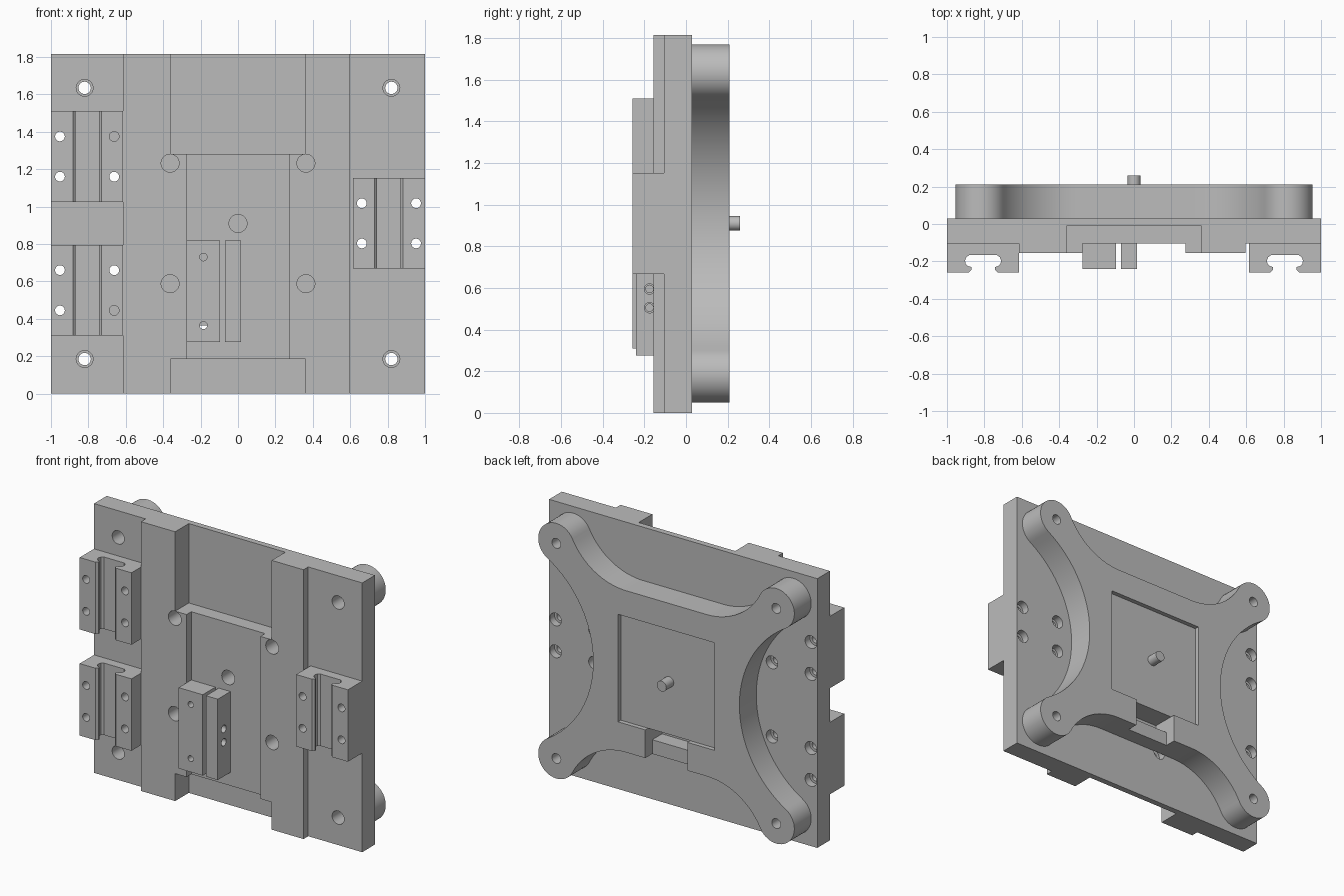
import bpy, bmesh, math
from mathutils import Vector, Matrix

if "Cube" in bpy.data.objects:
    bpy.data.objects.remove(bpy.data.objects["Cube"], do_unlink=True)

grey = bpy.data.materials.new("machined grey")
grey.use_nodes = True
COLOUR = (0.5, 0.5, 0.5, 1)
grey.diffuse_color = COLOUR
grey.node_tree.nodes["Principled BSDF"].inputs["Base Color"].default_value = COLOUR

MID_Z = 0.91
BACK = 0.03       # rear face of the plate
SIDE = -0.105     # front face of the side strips
RAISED = -0.155   # front face of the raised centre


def finish(name, bm):
    bmesh.ops.recalc_face_normals(bm, faces=bm.faces)
    mesh = bpy.data.meshes.new(name)
    bm.to_mesh(mesh)
    bm.free()
    mesh.materials.append(grey)
    obj = bpy.data.objects.new(name, mesh)
    bpy.context.collection.objects.link(obj)
    return obj


def box(name, x0, x1, y0, y1, z0, z1):
    bm = bmesh.new()
    bmesh.ops.create_cube(bm, size=1)
    for v in bm.verts:
        v.co = Vector((x0 + (v.co.x + 0.5) * (x1 - x0),
                       y0 + (v.co.y + 0.5) * (y1 - y0),
                       z0 + (v.co.z + 0.5) * (z1 - z0)))
    return finish(name, bm)


def prism(name, points, direction):
    bm = bmesh.new()
    face = bm.faces.new([bm.verts.new(p) for p in points])
    new = bmesh.ops.extrude_face_region(bm, geom=[face])["geom"]
    bmesh.ops.translate(bm, vec=direction,
                        verts=[g for g in new if isinstance(g, bmesh.types.BMVert)])
    return finish(name, bm)


def rod(name, r, centre, length, axis="Y"):
    bm = bmesh.new()
    turn = Matrix.Rotation(math.pi / 2, 4, "X" if axis == "Y" else "Y")
    bmesh.ops.create_cone(bm, cap_ends=True, segments=32, radius1=r, radius2=r,
                          depth=length, matrix=Matrix.Translation(centre) @ turn)
    return finish(name, bm)


def boolean(obj, other, operation="DIFFERENCE"):
    mod = obj.modifiers.new("bool", "BOOLEAN")
    mod.operation = operation
    mod.solver = "EXACT"
    mod.object = other
    bpy.context.view_layer.objects.active = obj
    bpy.ops.object.modifier_apply(modifier=mod.name)
    bpy.data.objects.remove(other, do_unlink=True)


def drill(obj, x, z, r, y=0.0, length=2.0):
    boolean(obj, rod("drill", r, (x, y, z), length))


def smooth(obj):
    bpy.ops.object.select_all(action="DESELECT")
    obj.select_set(True)
    bpy.context.view_layer.objects.active = obj
    bpy.ops.object.shade_smooth_by_angle(angle=math.radians(30))


def arc(cx, cz, r, a0, a1, n=16):
    return [(cx + r * math.cos(a0 + (a1 - a0) * i / n),
             cz + r * math.sin(a0 + (a1 - a0) * i / n)) for i in range(n + 1)]


# Main plate with raised centre, end pockets and central channel
plate = box("main_plate", -1, 1, SIDE, BACK, 0, 1.815)
boolean(plate, box("raise", -0.615, 0.597, RAISED, -0.05, 0, 1.815), "UNION")
boolean(plate, box("channel", -0.275, 0.275, -1, SIDE, 0.1, 1.4))
boolean(plate, box("top_pocket", -0.36, 0.36, -1, -0.01, 1.28, 2))
boolean(plate, box("bottom_pocket", -0.36, 0.36, -1, -0.01, -1, 0.185))

for x in (-0.363, 0.363):
    for z in (0.588, 1.232):
        drill(plate, x, z, 0.048)
drill(plate, 0, MID_Z, 0.048)
CORNERS = [(x, z) for x in (-0.82, 0.82) for z in (0.185, 1.635)]
for x, z in CORNERS:
    drill(plate, x, z, 0.045)


# Slotted carriages on the side strips, bolted through the plate
def carriage(name, cx, z0):
    right = [(0.193, SIDE), (0.193, -0.258), (0.076, -0.258), (0.063, -0.245),
             (0.063, -0.23), (0.08, -0.225), (0.094, -0.212), (0.096, -0.195),
             (0.09, -0.178), (0.075, -0.167)]
    outline = right + [(-x, y) for x, y in reversed(right)]
    obj = prism(name, [(cx + x, y, z0) for x, y in outline], (0, 0, 0.485))
    for dx in (-0.145, 0.145):
        for dz in (0.135, 0.35):
            x, z = cx + dx, z0 + dz
            drill(obj, x, z, 0.026)
            drill(plate, x, z, 0.026)
            drill(plate, x, z, 0.043, BACK, 0.1)
    smooth(obj)


carriage("right_upper_carriage", -0.807, 1.025)
carriage("right_lower_carriage", -0.807, 0.31)
carriage("left_carriage", 0.807, 0.668)

# Clamp block and clamp bar in the channel
block = box("clamp_block", -0.275, -0.095, -0.24, SIDE, 0.275, 0.82)
for z in (0.365, 0.73):
    drill(block, -0.185, z, 0.02)
    drill(plate, -0.185, z, 0.02)
    drill(plate, -0.185, z, 0.043, BACK, 0.1)
bar = box("clamp_bar", -0.07, 0.017, -0.24, SIDE, 0.275, 0.82)
for z in (0.505, 0.595):
    boolean(bar, rod("bore", 0.018, (0, -0.175, z), 0.5, "X"))
    boolean(bar, rod("counterbore", 0.025, (0.017, -0.175, z), 0.06, "X"))
for part in (plate, block, bar):
    smooth(part)

# Four-armed rear bracket: one quarter outline, mirrored to all four
CX, CZ, CAP, WAIST = 0.82, 0.725, 0.135, 0.545
FLAT, R_TOP, R_SIDE = 0.3, 0.452, 0.711
top_c = (FLAT, WAIST + R_TOP)
side_c = (WAIST + R_SIDE, 0)
a_top = math.atan2(top_c[1] - CZ, top_c[0] - CX)
a_side = math.atan2(side_c[1] - CZ, side_c[0] - CX)
quarter = arc(*top_c, R_TOP, -math.pi / 2, a_top - math.pi)
quarter += arc(CX, CZ, CAP, a_top, a_side, 24)[1:]
quarter += arc(*side_c, R_SIDE, a_side + math.pi, math.pi)[1:]
half = quarter + [(x, -z) for x, z in reversed(quarter[:-1])]
outline = half + [(-x, z) for x, z in reversed(half)]
bracket = prism("rear_bracket", [(x, BACK, MID_Z + z) for x, z in outline], (0, 0.18, 0))
boolean(bracket, box("recess", -0.36, 0.36, 0.18, 1, 0.555, 1.28))
boolean(bracket, box("notch_deep", -0.157, 0.157, 0.031, 1, 0.46, 0.555))
boolean(bracket, box("notch", -0.157, 0.157, 0.135, 1, 0.2, 0.5))
for x, z in CORNERS:
    drill(bracket, x, z, 0.033)
smooth(bracket)

# Locating pin at the centre of the rear recess
smooth(rod("locating_pin", 0.035, (0, 0.215, MID_Z), 0.09))
